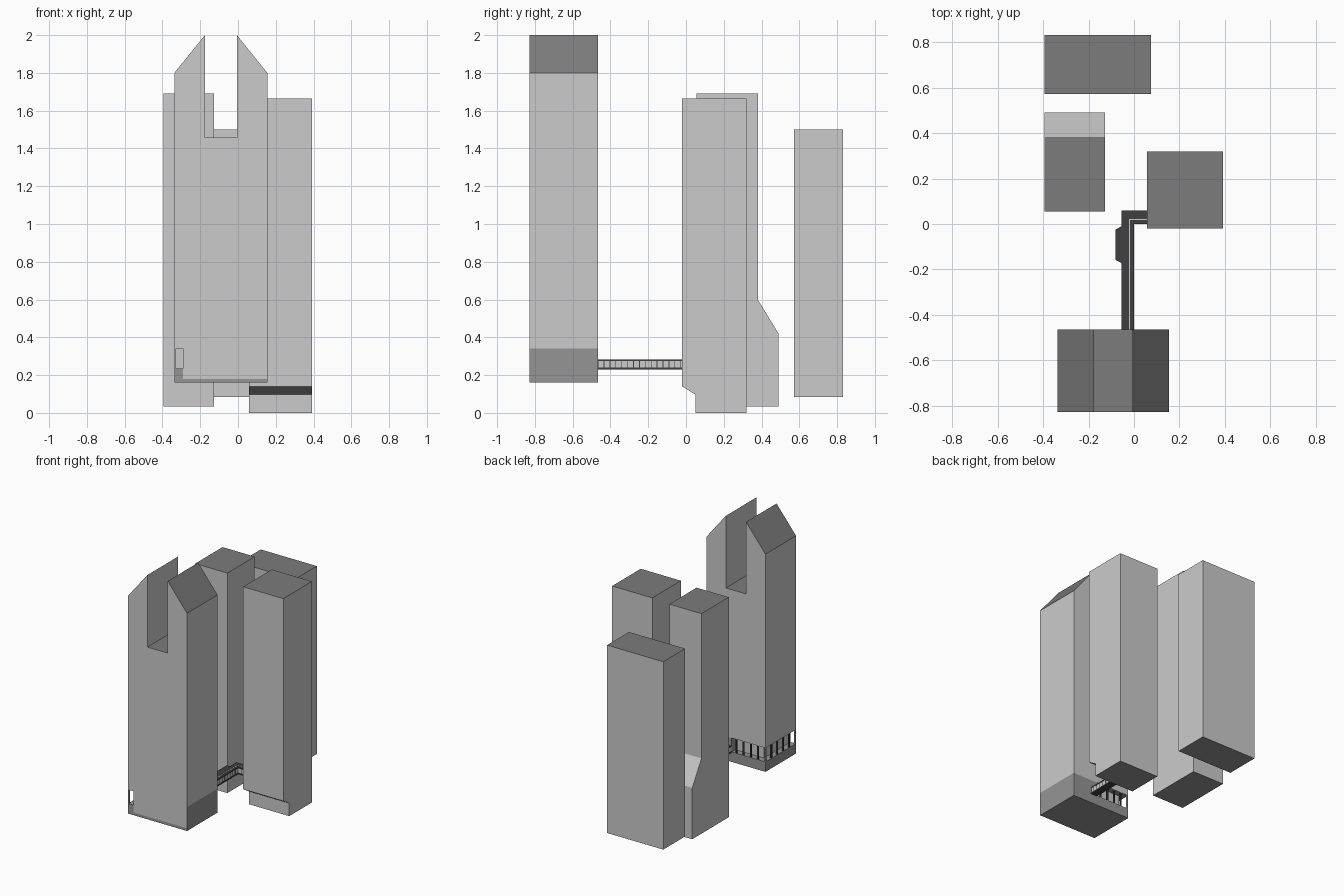
import bpy, bmesh
from mathutils import Vector

if "Cube" in bpy.data.objects:
    bpy.data.objects.remove(bpy.data.objects["Cube"])


def material(name, v):
    m = bpy.data.materials.new(name)
    m.diffuse_color = (v, v, v, 1)
    m.use_nodes = True
    m.node_tree.nodes["Principled BSDF"].inputs["Base Color"].default_value = m.diffuse_color
    return m


WALL = material("wall_grey", 0.8)
ROOF = material("roof_dark", 0.2)
BASE = material("base_dark", 0.3)
FRAME = material("frame_black", 0.05)


def prism(name, pts, axis, lo, hi, mats, pick=None):
    """Extrude a 2D profile along an axis; pick(normal) chooses the face material."""
    def place(p, d):
        a, b = p
        return Vector({'x': (d, a, b), 'y': (a, d, b), 'z': (a, b, d)}[axis])
    bm = bmesh.new()
    face = bm.faces.new([bm.verts.new(place(p, lo)) for p in pts])
    ext = bmesh.ops.extrude_face_region(bm, geom=[face])
    verts = [v for v in ext['geom'] if isinstance(v, bmesh.types.BMVert)]
    bmesh.ops.translate(bm, verts=verts, vec=place((0, 0), hi - lo))
    bmesh.ops.recalc_face_normals(bm, faces=bm.faces)
    bm.normal_update()
    for f in bm.faces:
        f.material_index = pick(f.normal) if pick else 0
    me = bpy.data.meshes.new(name)
    bm.to_mesh(me)
    bm.free()
    for m in mats:
        me.materials.append(m)
    ob = bpy.data.objects.new(name, me)
    bpy.context.collection.objects.link(ob)
    return ob


def rect(a0, a1, b0, b1):
    return [(a0, b0), (a1, b0), (a1, b1), (a0, b1)]


def box(name, x0, x1, y0, y1, z0, z1, mat):
    return prism(name, rect(x0, x1, y0, y1), 'z', z0, z1, [mat])


def tower(name, pts, axis, lo, hi):
    """Grey walls, dark roof faces, dark undersides."""
    return prism(name, pts, axis, lo, hi, [WALL, ROOF, BASE],
                 lambda n: 1 if n.z > 0.57 else 2 if n.z < -0.5 else 0)


# Back tower, left tower with sloped ledge, right tower with undercut
tower("back_tower", rect(-0.393, 0.075, 0.085, 1.5), 'y', 0.572, 0.832)
tower("left_tower", [(0.055, 0.033), (0.49, 0.033), (0.49, 0.42), (0.38, 0.6),
                     (0.38, 1.69), (0.055, 1.69)], 'x', -0.395, -0.127)
tower("right_tower", [(0.05, 0), (0.32, 0), (0.32, 1.665), (-0.02, 1.665),
                      (-0.02, 0.14), (0.05, 0.097)], 'x', 0.057, 0.392)

# Front tower with twin peaks
L, R, F, B = -0.337, 0.155, -0.828, -0.465
tower("front_tower", [(L, 0.34), (R, 0.34), (R, 1.8), (-0.006, 2), (-0.006, 1.457),
                      (-0.175, 1.457), (-0.175, 2), (L, 1.8)], 'y', F, B)

# Lobby under the front tower: core, slab, raised deck, solid corner
CX, CY = -0.292, -0.51
prism("lobby_core", rect(CX, R, F, CY), 'z', 0.18, 0.34, [WALL, BASE],
      lambda n: 1 if n.x > 0.5 else 0)
box("base_slab", L, R, F, B, 0.16, 0.18, BASE)
prism("lobby_deck", [(L, F), (CX, F), (CX, CY), (R, CY), (R, B), (L, B)],
      'z', 0.18, 0.235, [BASE])
box("lobby_corner_wall", -0.055, R, CY, B, 0.235, 0.34, BASE)

# Thin columns along the open left and back edges
W = 0.01
for i in range(6):
    y = F + i * (B - W - F) / 5
    box("side_column", L, L + W, y, y + W, 0.235, 0.34, FRAME if 0 < i < 5 else WALL)
for i in range(1, 5):
    x = L + i * 0.06
    box("back_column", x, x + W, B - W, B, 0.235, 0.34, FRAME)

# L-shaped footbridge: floor and roof with a bay on the left
plan = [(-0.055, B), (0, B), (0, 0), (0.057, 0), (0.057, 0.06), (-0.055, 0.06),
        (-0.055, -0.01), (-0.082, -0.025), (-0.082, -0.158), (-0.055, -0.172)]
prism("bridge_floor", plan, 'z', 0.23, 0.241, [FRAME])
prism("bridge_roof", plan, 'z', 0.274, 0.282, [FRAME])
prism("bridge_roof_seam", [(-0.022, B), (-0.018, B), (-0.018, 0.018), (0.057, 0.018),
                           (0.057, 0.022), (-0.022, 0.022)], 'z', 0.281, 0.283, [WALL])

# Glass walls and posts along each straight run of the bridge
G = 0.003
runs = [((-G, B), (-G, G)), ((-G, G), (0.057, G)),
        ((0.057, 0.057), (-0.052, 0.057)), ((-0.052, 0.057), (-0.052, -0.012)),
        ((-0.052, -0.012), (-0.079, -0.027)), ((-0.079, -0.027), (-0.079, -0.156)),
        ((-0.079, -0.156), (-0.052, -0.17)), ((-0.052, -0.17), (-0.052, B))]
for p, q in runs:
    p, q = Vector(p), Vector(q)
    d = q - p
    side = Vector((-d.y, d.x)).normalized() * 0.001
    prism("bridge_glass", [p - side, q - side, q + side, p + side],
          'z', 0.241, 0.274, [WALL])
    n = max(1, round(d.length / 0.031))
    for i in range(n + 1):
        c = p + d * i / n
        box("bridge_post", c.x - 0.002, c.x + 0.002, c.y - 0.002, c.y + 0.002,
            0.241, 0.274, FRAME)
